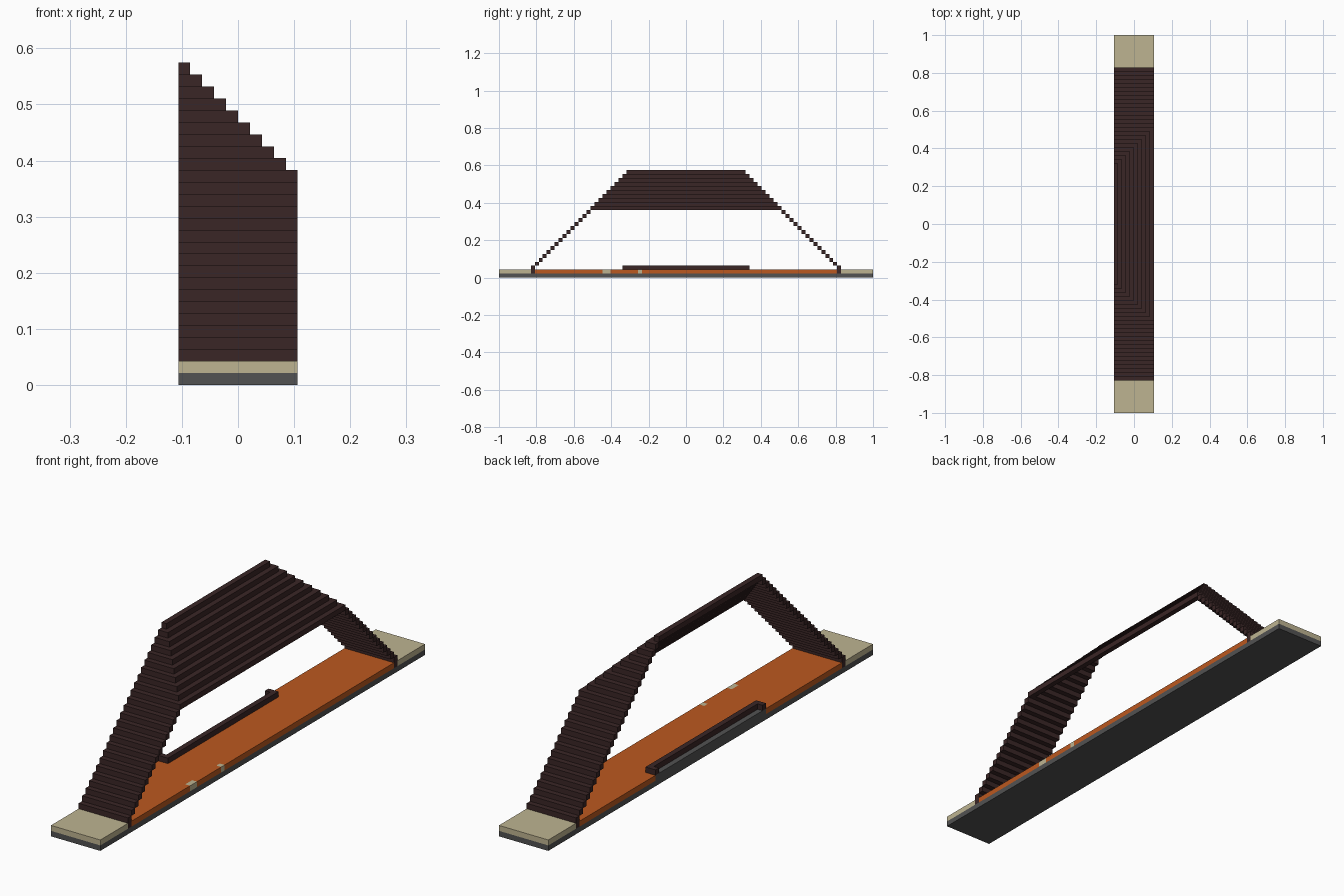
import bpy
import bmesh
from mathutils import Matrix, Vector

U = 2 / 94  # one block edge

cube = bpy.data.objects.get("Cube")
if cube:
    bpy.data.objects.remove(cube, do_unlink=True)


def make_material(name, rgb):
    mat = bpy.data.materials.new(name)
    mat.use_nodes = True
    color = (*rgb, 1)
    mat.diffuse_color = color
    bsdf = next(n for n in mat.node_tree.nodes if n.type == "BSDF_PRINCIPLED")
    bsdf.inputs["Base Color"].default_value = color
    return mat


BROWN = make_material("dark brown", (0.042, 0.019, 0.019))
ORANGE = make_material("burnt orange", (0.50, 0.098, 0.014))
SAND = make_material("sand", (0.515, 0.456, 0.283))
GREY = make_material("dark grey", (0.084, 0.084, 0.084))


def build(name, mat, boxes):
    """One object from boxes given as (x range, y range, z range) in blocks."""
    bm = bmesh.new()
    for box in boxes:
        low, high = (Vector(corner) * U for corner in zip(*box))
        size = high - low
        place = Matrix.Translation((low + high) / 2) @ Matrix.Diagonal((*size, 1))
        bmesh.ops.create_cube(bm, size=1, matrix=place)
    mesh = bpy.data.meshes.new(name)
    bm.to_mesh(mesh)
    bm.free()
    mesh.materials.append(mat)
    obj = bpy.data.objects.new(name, mesh)
    bpy.context.collection.objects.link(obj)
    return obj


def mirror_y(box):
    x, (a, b), z = box
    return x, (-b, -a), z


W, FLOOR, RAIL = (-5, 5), (1, 2), (2, 3)

# Ground slab and the sand strips at both ends
build("base_slab", GREY, [(W, (-47, 47), (0, 1))])
strip = (W, (-47, -39), FLOOR)
build("front_sand_strip", SAND, [strip])
build("back_sand_strip", SAND, [mirror_y(strip)])

# Floor, leaving gaps along the edges for the doorstep and sand patches
build("floor", ORANGE, [
    ((-4, 4), (-38, 38), FLOOR),
    ((-5, -4), (-38, -16), FLOOR),
    ((-5, -4), (16, 38), FLOOR),
    ((4, 5), (-38, -21), FLOOR),
    ((4, 5), (-19, -12), FLOOR),
    ((4, 5), (-11, 38), FLOOR),
])
build("sand_patches", SAND, [((4, 5), (-21, -19), FLOOR), ((4, 5), (-12, -11), FLOOR)])
build("doorstep", GREY, [((-5, -4), (-16, 16), FLOOR)])

# Low rail with short returns at its ends
hook = ((-5, -4), (-16, -15), RAIL)
build("low_rail", BROWN, [((-4, -3), (-16, 16), RAIL), hook, mirror_y(hook)])

# Stepped end slopes, trimmed along the hip where they meet the roof
slope, roof = [], []
for k in range(1, 27):
    half = min(39, 41 - k)
    right = min(5, 22 - k)
    layer = (k, k + 1)
    slope.append(((-5, right), (-half, 1 - half), layer))
    if k >= 17:
        roof.append(((right - 1, right), (1 - half, half - 1), layer))

build("front_slope", BROWN, slope)
build("back_slope", BROWN, [mirror_y(b) for b in slope])
build("side_roof", BROWN, roof)
